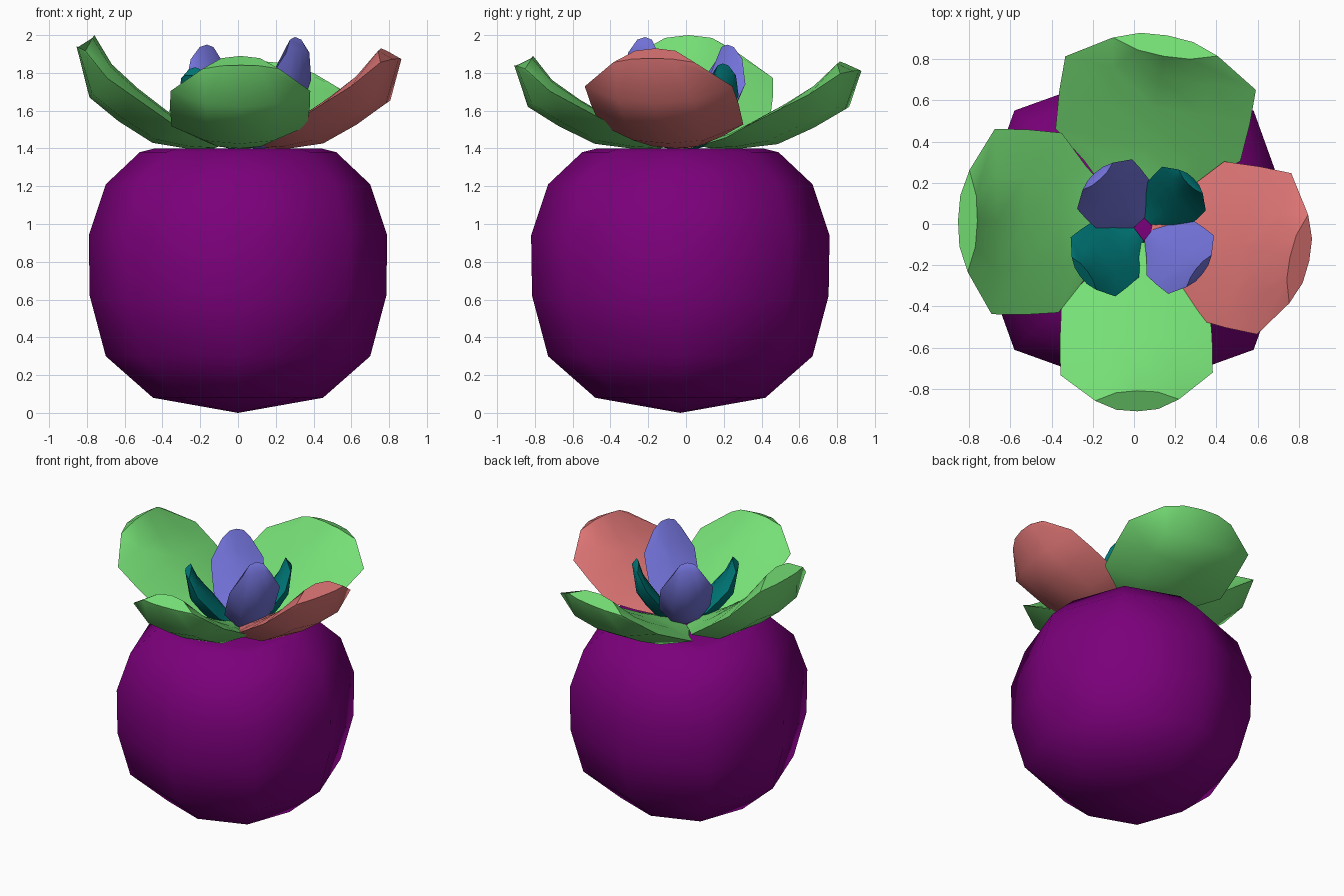
import bpy, bmesh, math
from mathutils import Vector

if "Cube" in bpy.data.objects:
    bpy.data.objects.remove(bpy.data.objects["Cube"], do_unlink=True)


def material(name, rgb):
    m = bpy.data.materials.new(name)
    m.use_nodes = True
    m.diffuse_color = (*rgb, 1)
    bsdf = m.node_tree.nodes["Principled BSDF"]
    bsdf.inputs["Base Color"].default_value = (*rgb, 1)
    bsdf.inputs["Roughness"].default_value = 0.8
    return m


purple = material("purple", (0.2, 0, 0.2))
green = material("leaf green", (0.18, 0.74, 0.18))
coral = material("coral red", (0.74, 0.18, 0.18))
lavender = material("lavender", (0.18, 0.18, 0.74))
teal = material("teal", (0, 0.2, 0.2))


def finish(bm, name, mat, angle):
    bmesh.ops.recalc_face_normals(bm, faces=bm.faces)
    me = bpy.data.meshes.new(name)
    bm.to_mesh(me)
    bm.free()
    ob = bpy.data.objects.new(name, me)
    bpy.context.collection.objects.link(ob)
    me.materials.append(mat)
    bpy.ops.object.select_all(action="DESELECT")
    ob.select_set(True)
    bpy.context.view_layer.objects.active = ob
    bpy.ops.object.shade_smooth_by_angle(angle=math.radians(angle))


# Round eight-sided body: (radius, height) profile
PROFILE = [(0.45, 0.08), (0.70, 0.30), (0.785, 0.62), (0.79, 0.94),
           (0.70, 1.21), (0.52, 1.38), (0.44, 1.40)]
SIDES = 8
bm = bmesh.new()
rings = []
for r, z in PROFILE:
    ring = []
    for i in range(SIDES):
        a = math.tau * i / SIDES
        k = r * (1.04 if i % 2 else 1)      # slightly squarish section
        ring.append(bm.verts.new((k * math.cos(a), k * math.sin(a) - 0.03, z)))
    rings.append(ring)
bottom = bm.verts.new((0, -0.03, 0))
top = bm.verts.new((0, -0.03, 1.4))
for i in range(SIDES):
    j = (i + 1) % SIDES
    for lo, hi in zip(rings, rings[1:]):
        bm.faces.new((lo[i], lo[j], hi[j], hi[i]))
    bm.faces.new((bottom, rings[0][j], rings[0][i]))
    bm.faces.new((top, rings[-1][i], rings[-1][j]))
finish(bm, "body", purple, 80)

# Fleshy petal sections: half width, then (reach, height) of rim, upper and lower middle
ROWS = [(0.25, (0.10, 0.03), (0.10, 0.06), (0.15, 0.00)),
        (0.62, (0.28, 0.12), (0.28, 0.18), (0.32, 0.00)),
        (0.97, (0.42, 0.24), (0.42, 0.31), (0.53, 0.05)),
        (1.00, (0.62, 0.44), (0.62, 0.53), (0.74, 0.24)),
        (1.00, (0.80, 0.62), (0.78, 0.74), (0.92, 0.45)),
        (0.55, (0.94, 0.86), (0.89, 1.00), (1.00, 0.90))]


def petal(name, mat, centre, degrees, length, height, half):
    a = math.radians(degrees)
    out = Vector((math.cos(a), math.sin(a), 0)) * length
    side = Vector((-math.sin(a), math.cos(a), 0)) * half
    up = Vector((0, 0, height))
    base = Vector((*centre, 1.4))
    bm = bmesh.new()
    loops = []
    for w, *points in ROWS:
        rim, upper, lower = (base + out * t + up * h for t, h in points)
        loop = [rim - side * w]
        for mid, us in ((upper, (-0.5, 0, 0.5)), (lower, (0.5, 0, -0.5))):
            loop += [mid.lerp(rim, 0.7 * u * u) + side * w * u for u in us]
            if mid is upper:
                loop.append(rim + side * w)
        loops.append([bm.verts.new(p) for p in loop])
    n = len(loops[0])
    for p, q in zip(loops, loops[1:]):
        for i in range(n):
            j = (i + 1) % n
            bm.faces.new((p[i], p[j], q[j], q[i]))
    bm.faces.new(loops[0])
    bm.faces.new(loops[-1])
    finish(bm, name, mat, 50)


# Four large spreading petals
for name, mat, deg, length, height, half in [
        ("front_petal", green, -89, 0.91, 0.49, 0.37),
        ("back_petal", green, 80, 0.93, 0.46, 0.47),
        ("right_petal", green, 179, 0.855, 0.60, 0.45),
        ("left_petal", coral, -12, 0.87, 0.53, 0.40)]:
    petal(name, mat, (0, 0), deg, length, height, half)

# Four small upright petals in the middle
for name, mat, deg, length, height, half in [
        ("inner_petal_front_left", lavender, -38, 0.36, 0.59, 0.18),
        ("inner_petal_back_right", lavender, 132, 0.36, 0.55, 0.18),
        ("inner_petal_front_right", teal, 217, 0.39, 0.43, 0.18),
        ("inner_petal_back_left", teal, 45, 0.34, 0.45, 0.15)]:
    petal(name, mat, (0.05, -0.02), deg, length, height, half)
